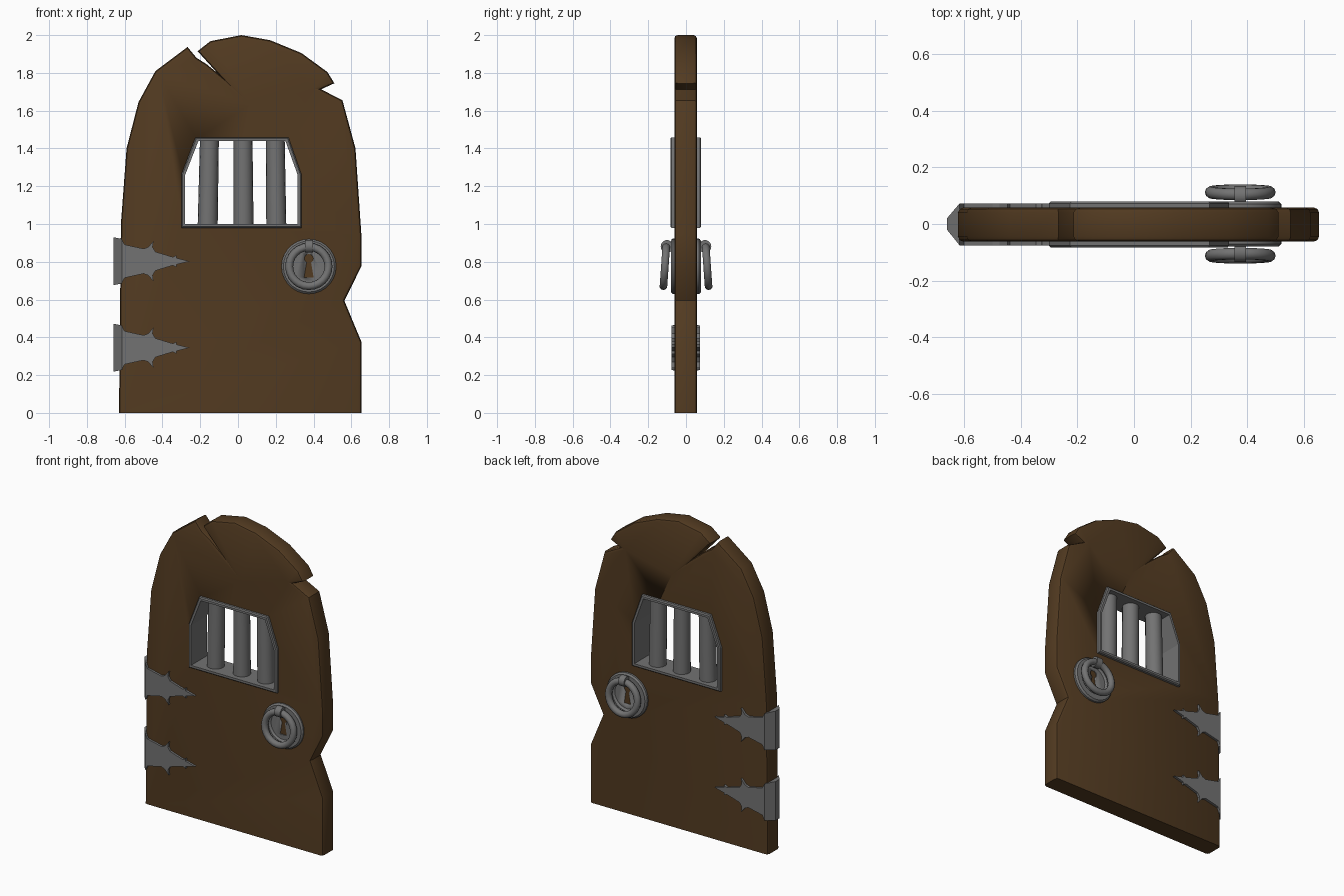
import bpy, bmesh, math
from mathutils import Matrix, Vector

if "Cube" in bpy.data.objects:
    bpy.data.objects.remove(bpy.data.objects["Cube"])


def material(name, rgb):
    m = bpy.data.materials.new(name)
    m.diffuse_color = (*rgb, 1)
    m.use_nodes = True
    m.node_tree.nodes["Principled BSDF"].inputs["Base Color"].default_value = m.diffuse_color
    return m


WOOD = material("dark_wood", (0.085, 0.043, 0.015))
IRON = material("grey_iron", (0.17, 0.17, 0.17))


def finish(bm, name, mat, angle=35):
    bmesh.ops.recalc_face_normals(bm, faces=bm.faces)
    me = bpy.data.meshes.new(name)
    bm.to_mesh(me)
    bm.free()
    ob = bpy.data.objects.new(name, me)
    bpy.context.collection.objects.link(ob)
    me.materials.append(mat)
    bpy.context.view_layer.objects.active = ob
    ob.select_set(True)
    bpy.ops.object.shade_smooth_by_angle(angle=math.radians(angle))
    ob.select_set(False)
    return ob


def prism(bm, pts, y0, y1):
    """Extrude an x,z outline from y0 to y1."""
    f = bm.faces.new([bm.verts.new((x, y0, z)) for x, z in pts])
    r = bmesh.ops.extrude_face_region(bm, geom=[f])
    top = [v for v in r["geom"] if isinstance(v, bmesh.types.BMVert)]
    bmesh.ops.translate(bm, verts=top, vec=(0, y1 - y0, 0))


def lathe(bm, prof, centre, n=28, close=False):
    """Spin (radius, y) points around a y axis through centre."""
    rings = [[bm.verts.new((centre[0] + r * math.cos(2 * math.pi * i / n), centre[1] + y,
                            centre[2] + r * math.sin(2 * math.pi * i / n)))
              for i in range(n)] for r, y in prof]
    pairs = list(zip(rings, rings[1:] + ([rings[0]] if close else [])))
    for a, b in pairs:
        for i in range(n):
            j = (i + 1) % n
            bm.faces.new((a[i], a[j], b[j], b[i]))
    if not close:
        bm.faces.new(rings[0])
        bm.faces.new(rings[-1])
    return [v for r in rings for v in r]


def torus_profile(major, minor, n=10):
    return [(major + minor * math.cos(2 * math.pi * k / n), minor * math.sin(2 * math.pi * k / n))
            for k in range(n)]


def cut(ob, cutter):
    cutter.hide_render = True
    m = ob.modifiers.new("cut", "BOOLEAN")
    m.object, m.operation, m.solver = cutter, "DIFFERENCE", "EXACT"
    dg = bpy.context.evaluated_depsgraph_get()
    ob.data = bpy.data.meshes.new_from_object(ob.evaluated_get(dg))
    ob.modifiers.clear()
    bpy.data.objects.remove(cutter)


# Door slab: cracked round-topped outline with rounded rims
outline = [(-.63, 0), (-.62, 1), (-.59, 1.4), (-.527, 1.645), (-.437, 1.81), (-.267, 1.937),
           (-.22, 1.88), (-.165, 1.845), (-.11, 1.8), (-.214, 1.915), (-.146, 1.968), (.018, 2),
           (.17, 1.973), (.336, 1.905), (.474, 1.804), (.51, 1.745), (.44, 1.713), (.553, 1.655),
           (.622, 1.4), (.653, .945), (.653, .775), (.563, .594), (.653, .377), (.653, 0)]
bm = bmesh.new()
prism(bm, outline, -.062, .058)
rim = [e for e in bm.edges if abs(e.verts[0].co.y - e.verts[1].co.y) < 1e-4
       and max(v.co.z for v in e.verts) > .01]
bmesh.ops.bevel(bm, geom=rim, offset=.018, segments=2, profile=.5, affect="EDGES",
                clamp_overlap=False)
door = finish(bm, "door_slab", WOOD)

# Window opening and iron frame
WIN = [(-.3, .98), (.336, .98), (.336, 1.263), (.267, 1.459), (-.225, 1.459), (-.3, 1.263)]


def shrink(d):
    cx, cz, hw, hh = .018, 1.22, .318, .24
    return [(cx + (x - cx) * (1 - d / hw), cz + (z - cz) * (1 - d / hh)) for x, z in WIN]


bm = bmesh.new()
prism(bm, shrink(.01), -.2, .2)
cut(door, finish(bm, "window_cutter", WOOD))

bm = bmesh.new()
loops = [[bm.verts.new((x, y, z)) for x, z in p]
         for p, y in ((WIN, -.076), (shrink(.006), -.083), (shrink(.02), -.083),
                      (shrink(.02), .08), (shrink(.006), .08), (WIN, .073))]
for a, b in zip(loops, loops[1:] + loops[:1]):
    for i in range(6):
        j = (i + 1) % 6
        bm.faces.new((a[i], a[j], b[j], b[i]))
finish(bm, "window_frame", IRON, 20)

# Window bars, leaning slightly
for i, (x, lean) in enumerate(((-.156, .01), (.028, -.003), (.2, -.006))):
    bm = bmesh.new()
    bmesh.ops.create_cone(bm, cap_ends=True, segments=16, radius1=.053, radius2=.05, depth=.465,
                          matrix=Matrix.Translation((x, 0, 1.218)) @ Matrix.Rotation(lean * 2, 4, "Y"))
    finish(bm, f"window_bar_{i + 1}", IRON)

# Barbed hinges wrapping the left edge
half = [(-.615, .118), (-.6, .088), (-.5, .066), (-.475, .075), (-.447, .108), (-.452, .075),
        (-.437, .05), (-.345, .022), (-.325, .032), (-.325, .017)]
strap = half + [(-.257, 0)] + [(x, -z) for x, z in reversed(half)]
for name, zc in (("lower", .345), ("upper", .803)):
    bm = bmesh.new()
    prism(bm, [(x, z + zc) for x, z in strap], -.076, .073)
    ends = [[bm.verts.new((x, y, zc + s * h)) for x, y, h in
             ((-.66, -.02, .127), (-.615, -.076, .118), (-.615, .073, .118), (-.66, .02, .127))]
            for s in (-1, 1)]
    bm.faces.new(ends[0])
    bm.faces.new(ends[1])
    for i in range(4):
        j = (i + 1) % 4
        bm.faces.new((ends[0][i], ends[0][j], ends[1][j], ends[1][i]))
    finish(bm, f"{name}_hinge", IRON, 20)

# Lock plates with keyholes, and pull rings, on both sides
CX, CZ = .375, .775
for side, s in (("front", -1), ("back", 1)):
    bm = bmesh.new()
    lathe(bm, [(.145, s * .03), (.145, s * .07), (.135, s * .08), (.1, s * .08), (.088, s * .07)],
          (CX, 0, CZ))
    plate = finish(bm, f"{side}_lock_plate", IRON)
    bm = bmesh.new()
    key = [(CX + .024 * math.cos(math.radians(a)), .817 + .024 * math.sin(math.radians(a)))
           for a in range(-60, 241, 30)]
    prism(bm, key + [(CX - .025, .718), (CX + .025, .718)], s * .02, s * .2)
    cut(plate, finish(bm, f"{side}_keyhole_cutter", IRON))
    # wood visible behind the keyhole
    bm = bmesh.new()
    prism(bm, key + [(CX - .025, .718), (CX + .025, .718)], s * .056, s * .064)
    finish(bm, f"{side}_keyhole", WOOD)
    # tilted pull ring
    bm = bmesh.new()
    v = lathe(bm, torus_profile(.104, .021), (0, 0, 0), 24, True)
    bmesh.ops.transform(bm, verts=v, matrix=Matrix.Translation((CX, s * .112, CZ))
                        @ Matrix.Rotation(s * .07, 4, "X"))
    finish(bm, f"{side}_pull_ring", IRON, 60)
    # loop holding the ring
    bm = bmesh.new()
    bmesh.ops.create_cone(bm, cap_ends=True, segments=14, radius1=.034, radius2=.034, depth=.042,
                          matrix=Matrix.Translation((CX, s * .1, CZ + .106))
                          @ Matrix.Rotation(math.pi / 2, 4, "Y"))
    finish(bm, f"{side}_ring_holder", IRON)
